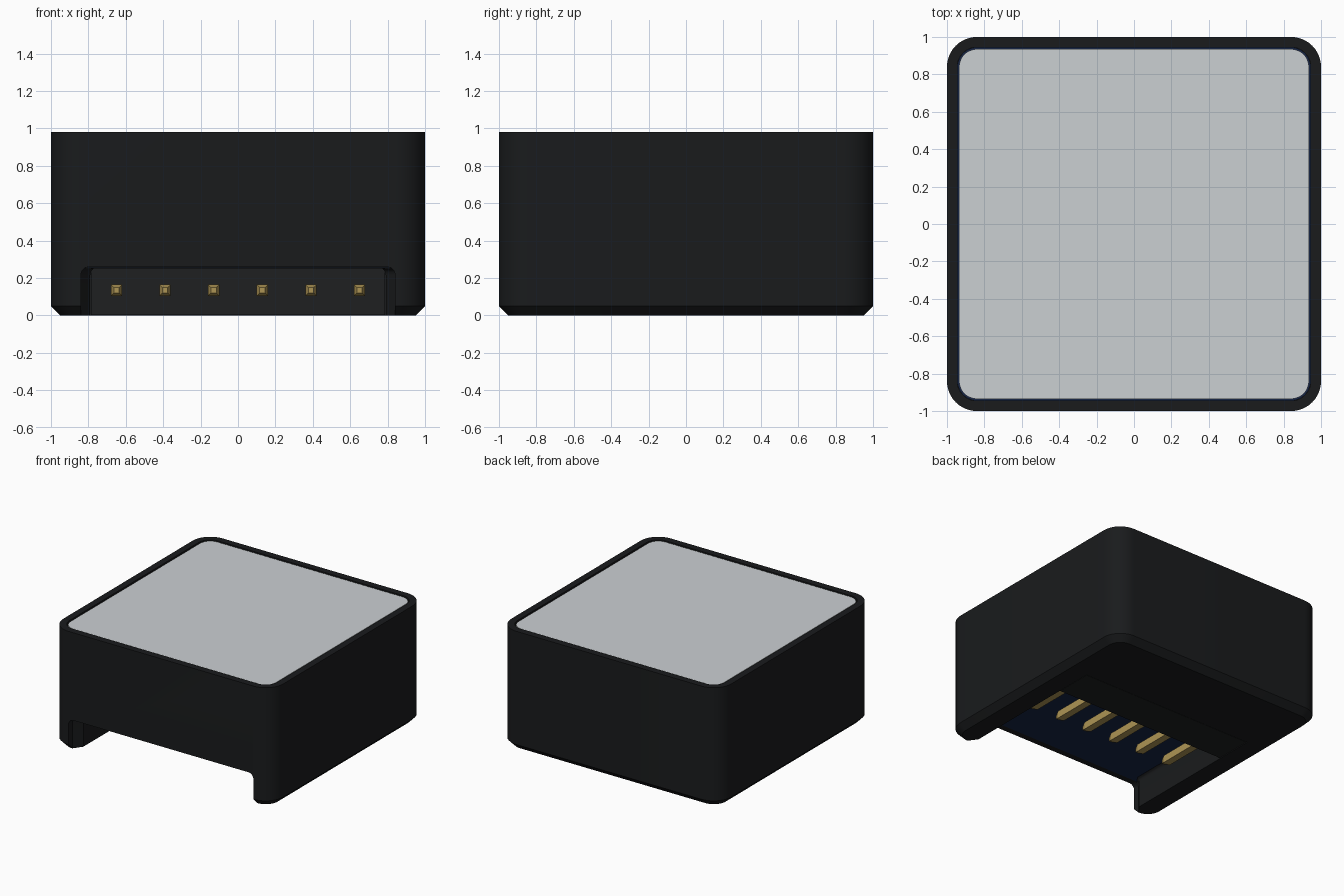
import bpy, bmesh, math

if "Cube" in bpy.data.objects:
    bpy.data.objects.remove(bpy.data.objects["Cube"])


def material(name, rgb):
    m = bpy.data.materials.new(name)
    m.diffuse_color = (*rgb, 1)
    m.use_nodes = True
    m.node_tree.nodes["Principled BSDF"].inputs["Base Color"].default_value = m.diffuse_color
    return m


BLACK = material("black_plastic", (0.010, 0.011, 0.012))
HEADER = material("header_plastic", (0.013, 0.014, 0.015))
BLUE = material("board_blue", (0.008, 0.018, 0.06))
GOLD = material("pin_gold", (0.42, 0.30, 0.09))
LIGHT = material("light_grey", (0.60, 0.63, 0.65))


def loft(name, rings, mat=None):
    """Closed, capped skin through rings with equal point counts."""
    bm = bmesh.new()
    loops = [[bm.verts.new(p) for p in ring] for ring in rings]
    for a, b in zip(loops, loops[1:]):
        for i in range(len(a)):
            j = (i + 1) % len(a)
            bm.faces.new((a[i], a[j], b[j], b[i]))
    bm.faces.new(loops[0][::-1])
    bm.faces.new(loops[-1])
    bmesh.ops.recalc_face_normals(bm, faces=bm.faces)
    me = bpy.data.meshes.new(name)
    bm.to_mesh(me)
    bm.free()
    ob = bpy.data.objects.new(name, me)
    bpy.context.collection.objects.link(ob)
    if mat:
        me.materials.append(mat)
    return ob


def rounded_square(h, r, z, n=10):
    pts = []
    for q, (sx, sy) in enumerate(((1, 1), (-1, 1), (-1, -1), (1, -1))):
        for i in range(n + 1):
            a = math.radians(90 * (q + i / n))
            pts.append((sx * (h - r) + r * math.cos(a),
                        sy * (h - r) + r * math.sin(a), z))
    return pts


def arch(w, y, top=0.26, r=0.045, n=8):
    """Notch outline in the xz plane with rounded upper corners."""
    pts = [(-w, y, -0.1), (w, y, -0.1)]
    for q, s in enumerate((1, -1)):
        for i in range(n + 1):
            a = math.radians(90 * (q + i / n))
            pts.append((s * (w - r) + r * math.cos(a), y,
                        top - r + r * math.sin(a)))
    return pts


def box(name, x, y, z, mat):
    return loft(name, [[(x[0], y[0], k), (x[1], y[0], k),
                        (x[1], y[1], k), (x[0], y[1], k)] for k in z], mat)


# outer shell: chamfered foot, open top, floor over the connector
shell = loft("shell", [
    rounded_square(0.95, 0.11, 0), rounded_square(1, 0.16, 0.05),
    rounded_square(1, 0.16, 0.98), rounded_square(0.945, 0.105, 0.98),
    rounded_square(0.945, 0.105, 0.25)], BLACK)

# connector bay, flared where it passes through the front wall
cutter = loft("bay_cutter", [arch(0.84, -1.1), arch(0.84, -0.95),
                             arch(0.79, -0.88), arch(0.79, 0.385)])
cutter.hide_render = True
mod = shell.modifiers.new("bay", 'BOOLEAN')
mod.operation = 'DIFFERENCE'
mod.solver = 'EXACT'
mod.object = cutter
bpy.context.view_layer.objects.active = shell
shell.select_set(True)
bpy.ops.object.modifier_apply(modifier=mod.name)
bpy.data.objects.remove(cutter)

# circuit board above the bay, and light infill showing at the top
board = loft("circuit_board", [rounded_square(0.944, 0.104, z)
                               for z in (0.256, 0.32)], BLUE)
infill = loft("top_panel", [rounded_square(0.935, 0.095, z)
                            for z in (0.33, 0.975)], LIGHT)

# header block
box("pin_header", (-0.785, 0.785), (0.07, 0.38), (0.002, 0.255), HEADER)

# six square pins with tapered tips
for i in range(6):
    x = -0.65 + 0.26 * i
    sections = [(0.08, 0.03), (-0.39, 0.03), (-0.43, 0.014)]
    loft(f"pin_{i + 1}", [[(x + sx * h, y, 0.135 + sz * h) for sx, sz in
                           ((-1, -1), (1, -1), (1, 1), (-1, 1))]
                          for y, h in sections], GOLD)

# smooth the rounded corners, keep edges sharp
bpy.ops.object.select_all(action='DESELECT')
for ob in (shell, board, infill):
    ob.select_set(True)
bpy.context.view_layer.objects.active = shell
bpy.ops.object.shade_smooth_by_angle(angle=math.radians(30))
